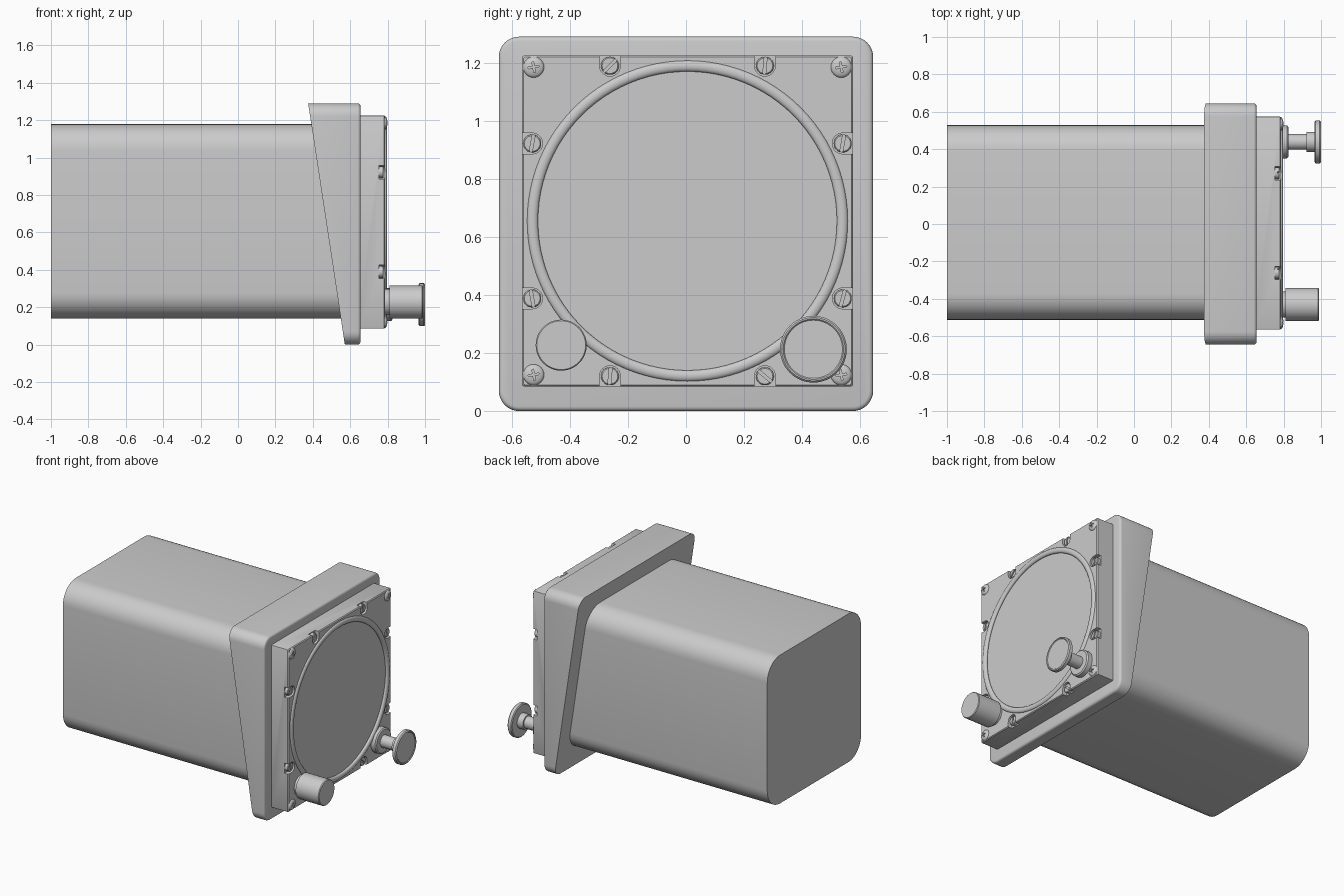
import bpy, bmesh, math
from math import sin, cos, pi, radians

if "Cube" in bpy.data.objects:
    bpy.data.objects.remove(bpy.data.objects["Cube"])

CY, CZ = 0.005, 0.655      # centre of the instrument face
FACE = 0.786               # x of the front plate surface


def finish(name, bm, angle=35):
    bmesh.ops.recalc_face_normals(bm, faces=bm.faces)
    me = bpy.data.meshes.new(name)
    bm.to_mesh(me)
    bm.free()
    ob = bpy.data.objects.new(name, me)
    bpy.context.collection.objects.link(ob)
    smooth(ob, angle)
    return ob


def smooth(ob, angle=35):
    bpy.ops.object.select_all(action='DESELECT')
    ob.select_set(True)
    bpy.context.view_layer.objects.active = ob
    bpy.ops.object.shade_smooth_by_angle(angle=radians(angle))


def add_loft(bm, rings):
    """Skin a series of equal-length point rings and cap both ends."""
    rv = [[bm.verts.new(p) for p in r] for r in rings]
    n = len(rv[0])
    for a, b in zip(rv, rv[1:]):
        for i in range(n):
            bm.faces.new((a[i], a[(i + 1) % n], b[(i + 1) % n], b[i]))
    bm.faces.new(rv[0])
    bm.faces.new(rv[-1])


def loft(name, rings, angle=35):
    bm = bmesh.new()
    add_loft(bm, rings)
    return finish(name, bm, angle)


def rounded(cy, cz, h, r, seg=8):
    """Rounded square outline in the YZ plane."""
    pts = []
    for k, (sy, sz) in enumerate([(1, 1), (-1, 1), (-1, -1), (1, -1)]):
        for i in range(seg + 1):
            a = (k + i / seg) * pi / 2
            pts.append((cy + sy * (h - r) + r * cos(a), cz + sz * (h - r) + r * sin(a)))
    return pts


def lathe(name, y, z, profile, seg=48):
    """Turned part along x from (x, radius) pairs."""
    return loft(name, [[(x, y + r * cos(2 * pi * i / seg), z + r * sin(2 * pi * i / seg))
                        for i in range(seg)] for x, r in profile])


def add_bar(bm, y, z, ang, length, width, x0, x1):
    c, s = cos(ang), sin(ang)
    pts = [(y + u * c - v * s, z + u * s + v * c) for u, v in
           [(-length, -width), (length, -width), (length, width), (-length, width)]]
    add_loft(bm, [[(x, *p) for p in pts] for x in (x0, x1)])


def cut(ob, cutter):
    mod = ob.modifiers.new("cut", 'BOOLEAN')
    mod.operation, mod.solver, mod.object = 'DIFFERENCE', 'EXACT', cutter
    bpy.ops.object.select_all(action='DESELECT')
    bpy.context.view_layer.objects.active = ob
    ob.select_set(True)
    bpy.ops.object.modifier_apply(modifier=mod.name)
    bpy.data.objects.remove(cutter, do_unlink=True)
    smooth(ob)


# Long rounded case
case = rounded(0.008, 0.658, 0.52, 0.14)
loft("case", [[(x, *p) for p in case] for x in (-1.0, 0.61)], 20)

# Wedge-shaped bezel: slanted back, softened front edge
outer = rounded(0, 0.645, 0.645, 0.07)
back = [(0.571 - 0.196 * z / 1.29, y, z) for y, z in outer]
rings = [back]
for x, inset in [(0.64, 0), (0.6475, 0.002), (0.653, 0.0075), (0.655, 0.015)]:
    rings.append([(x, *p) for p in rounded(0, 0.645, 0.645 - inset, 0.07 - inset)])
loft("bezel", rings, 40)

# Front plate
plate = loft("front_plate", [[(x, *p) for p in rounded(CY, CZ, h, 0.006, 2)]
                             for x, h in [(0.64, 0.57), (0.78, 0.57), (FACE, 0.565)]], 25)

# Notch positions: two on each of the four sides
notches = []
for k in range(4):
    for s in (-1, 1):
        a = k * pi / 2
        u, v = 0.535, 0.267 * s
        notches.append((CY + u * cos(a) - v * sin(a), CZ + u * sin(a) + v * cos(a), a))

# U-shaped pockets open to the plate edge, plus the dial recess
cutters = bmesh.new()
for y, z, a in notches:
    shape = [(0.1, -0.036)] + [(-0.036 * cos(t), 0.036 * sin(t)) for t in
                               [radians(-90 + 15 * i) for i in range(13)]] + [(0.1, 0.036)]
    pts = [(y + u * cos(a) - v * sin(a), z + u * sin(a) + v * cos(a)) for u, v in shape]
    add_loft(cutters, [[(x, *p) for p in pts] for x in (0.755, 0.83)])
add_loft(cutters, [[(x, CY + 0.525 * cos(2 * pi * i / 96), CZ + 0.525 * sin(2 * pi * i / 96))
                    for i in range(96)] for x in (0.76, 0.83)])
cut(plate, finish("pocket_cutter", cutters))

# Slotted clamp screws
angles = [75, 80, 85, 45, 80, 100, 85, 140]
for i, ((y, z, a), ang) in enumerate(zip(notches, angles)):
    screw = lathe(f"clamp_screw_{i + 1}", y, z,
                  [(0.745, 0.031), (0.775, 0.031), (0.779, 0.027)], 24)
    bm = bmesh.new()
    add_bar(bm, y, z, radians(ang), 0.05, 0.005, 0.768, 0.8)
    cut(screw, finish("slot_cutter", bm))

# Domed cross-head corner screws
for sy in (-1, 1):
    for sz in (-1, 1):
        y, z = CY + 0.53 * sy, CZ + 0.53 * sz
        dome = [(FACE + 0.013 * sin(t), 0.036 * cos(t)) for t in
                [radians(d) for d in (0, 20, 40, 60, 75, 86)]]
        screw = lathe(f"corner_screw_{'left' if sy < 0 else 'right'}_{'low' if sz < 0 else 'high'}",
                      y, z, [(0.775, 0.036)] + dome, 24)
        for k in (0, 1):
            bm = bmesh.new()
            add_bar(bm, y, z, radians(10 + 90 * k), 0.019, 0.003, 0.79, 0.82)
            cut(screw, finish("cross_cutter", bm))

# Dial glass and its rounded retaining ring
lathe("dial_glass", CY, CZ, [(0.75, 0.53), (0.778, 0.53)], 96)
bpy.ops.mesh.primitive_torus_add(location=(FACE - 0.002, CY, CZ), rotation=(0, pi / 2, 0),
                                 major_segments=96, minor_segments=16,
                                 major_radius=0.534, minor_radius=0.019)
ring = bpy.context.object
ring.name = "dial_ring"
ring.scale.z = 0.7
smooth(ring, 60)

# Plain knob on the left
lathe("plain_knob", -0.43, 0.227, [(0.77, 0.07), (0.81, 0.07), (0.81, 0.088),
                                   (0.985, 0.088), (0.99, 0.084)])

# Pull knob on the right: collar, stem, hub and flange
lathe("pull_knob", 0.439, 0.213, [
    (0.77, 0.088), (0.818, 0.088), (0.825, 0.08), (0.825, 0.042), (0.922, 0.042),
    (0.922, 0.053), (0.966, 0.053), (0.966, 0.108), (0.971, 0.115), (0.993, 0.115),
    (1.0, 0.109), (1.0, 0.104), (0.996, 0.1)], 64)
